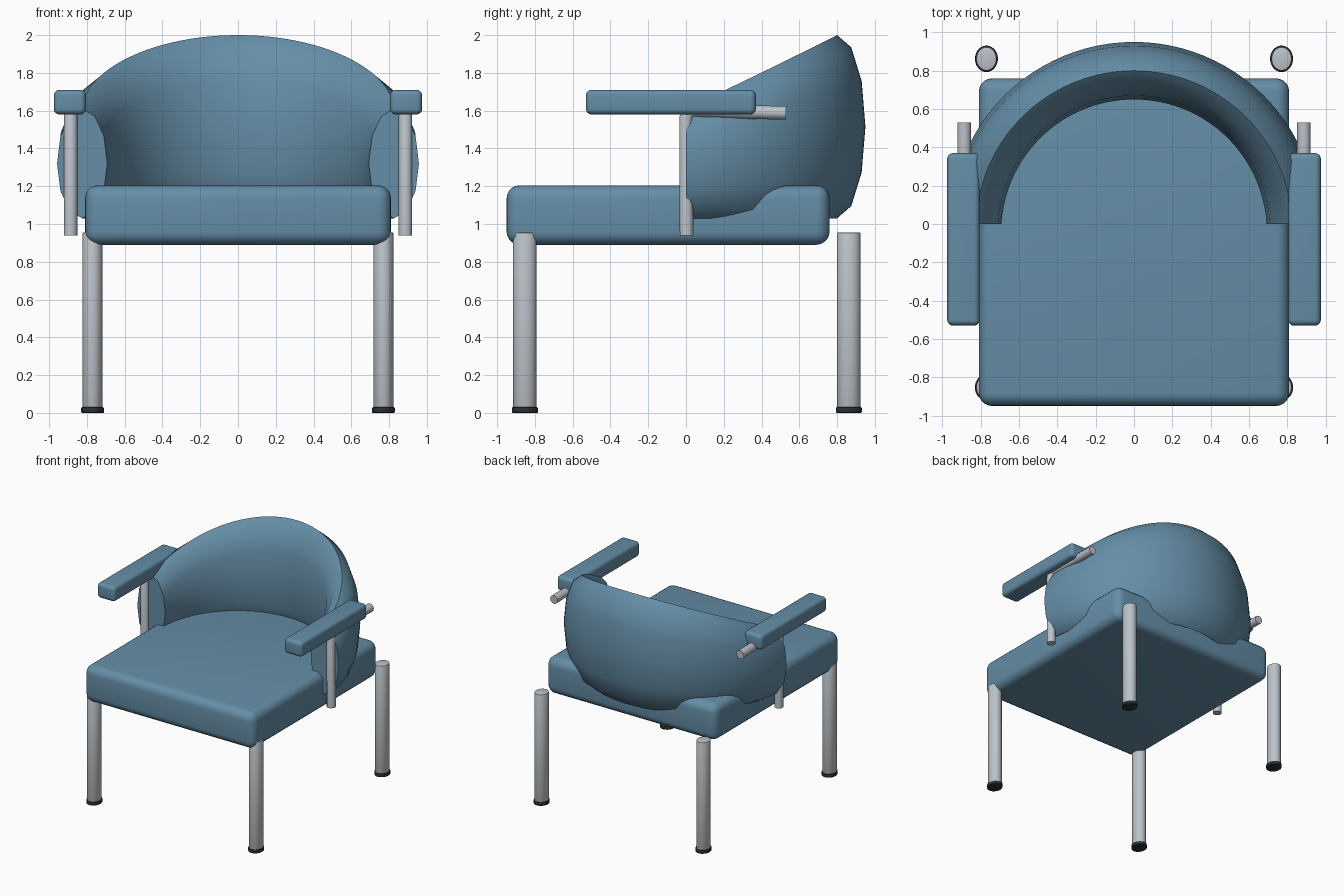
import bpy, bmesh, math
from math import sin, cos, pi

if "Cube" in bpy.data.objects:
    bpy.data.objects.remove(bpy.data.objects["Cube"])


def material(name, rgb):
    m = bpy.data.materials.new(name)
    m.diffuse_color = (*rgb, 1)
    m.use_nodes = True
    m.node_tree.nodes["Principled BSDF"].inputs["Base Color"].default_value = m.diffuse_color
    return m


BLUE = material("blue upholstery", (0.13, 0.27, 0.385))
STEEL = material("brushed steel", (0.50, 0.55, 0.59))
BLACK = material("black rubber", (0.025, 0.027, 0.028))


def finish(name, bm, mat, angle=40):
    bmesh.ops.recalc_face_normals(bm, faces=bm.faces)
    me = bpy.data.meshes.new(name)
    bm.to_mesh(me)
    bm.free()
    me.materials.append(mat)
    ob = bpy.data.objects.new(name, me)
    bpy.context.collection.objects.link(ob)
    bpy.ops.object.select_all(action='DESELECT')
    bpy.context.view_layer.objects.active = ob
    ob.select_set(True)
    bpy.ops.object.shade_smooth_by_angle(angle=math.radians(angle))
    return ob


def cushion(name, lo, hi, radius):
    bm = bmesh.new()
    bmesh.ops.create_cube(bm, size=1)
    for v in bm.verts:
        v.co = [(a + b) / 2 + c * (b - a) for a, b, c in zip(lo, hi, v.co)]
    bmesh.ops.bevel(bm, geom=bm.edges[:], offset=radius, segments=5,
                    profile=0.5, affect='EDGES')
    return finish(name, bm, BLUE)


def oval_post(name, x, y, z0, z1, rx, ry, bevel, mat):
    bm = bmesh.new()
    bmesh.ops.create_cone(bm, cap_ends=True, segments=32,
                          radius1=1, radius2=1, depth=1)
    for v in bm.verts:
        v.co = (x + v.co.x * rx, y + v.co.y * ry, z0 + (v.co.z + 0.5) * (z1 - z0))
    rims = [e for e in bm.edges if abs(e.verts[0].co.z - e.verts[1].co.z) < 1e-5]
    bmesh.ops.bevel(bm, geom=rims, offset=bevel, segments=2, profile=0.5, affect='EDGES')
    return finish(name, bm, mat)


# Seat cushion
cushion("seat", (-0.81, -0.95, 0.89), (0.81, 0.76, 1.205), 0.07)

# Backrest: lens section swept half way round, growing taller to the rear
bm = bmesh.new()
STEPS, SIDES = 48, 12
rings = []
for i in range(STEPS + 1):
    t = pi * i / STEPS
    s = sin(t)
    radius = 0.825 - 0.025 * s
    width = 0.133 + 0.017 * s
    bottom, top = 1.03, 1.61 + 0.39 * s
    ring = []
    for k in range(SIDES):
        a = 2 * pi * k / SIDES
        r = radius + width * cos(a)
        z = (top + bottom) / 2 + (top - bottom) / 2 * sin(a)
        ring.append(bm.verts.new((r * cos(t), r * s, z)))
    rings.append(ring)
for a, b in zip(rings, rings[1:]):
    for k in range(SIDES):
        n = (k + 1) % SIDES
        bm.faces.new((a[k], a[n], b[n], b[k]))
bm.faces.new(rings[0])
bm.faces.new(rings[-1])
finish("backrest", bm, BLUE, 45)

for side, sx in (("right", 1), ("left", -1)):
    # Armrest pad
    x0, x1 = sorted((sx * 0.805, sx * 0.975))
    cushion(f"{side}_armrest", (x0, -0.53, 1.58), (x1, 0.37, 1.71), 0.03)

    # Bent tube under the armrest
    curve = bpy.data.curves.new(f"{side}_arm_tube", 'CURVE')
    curve.dimensions = '3D'
    curve.bevel_depth = 0.036
    curve.bevel_resolution = 4
    curve.use_fill_caps = True
    path = [(0.003, 0.94), (0, 1.56), (0.01, 1.59), (0.04, 1.60), (0.53, 1.588)]
    spline = curve.splines.new('POLY')
    spline.points.add(len(path) - 1)
    for p, (y, z) in zip(spline.points, path):
        p.co = (sx * 0.886, y, z, 1)
    curve.materials.append(STEEL)
    tube = bpy.data.objects.new(f"{side}_arm_tube", curve)
    bpy.context.collection.objects.link(tube)

    # Legs with rubber feet
    for end, y in (("front", -0.853), ("back", 0.862)):
        oval_post(f"{end}_{side}_leg", sx * 0.77, y, 0.02, 0.955,
                  0.053, 0.062, 0.006, STEEL)
        oval_post(f"{end}_{side}_foot", sx * 0.77, y, 0, 0.03,
                  0.06, 0.069, 0.005, BLACK)
